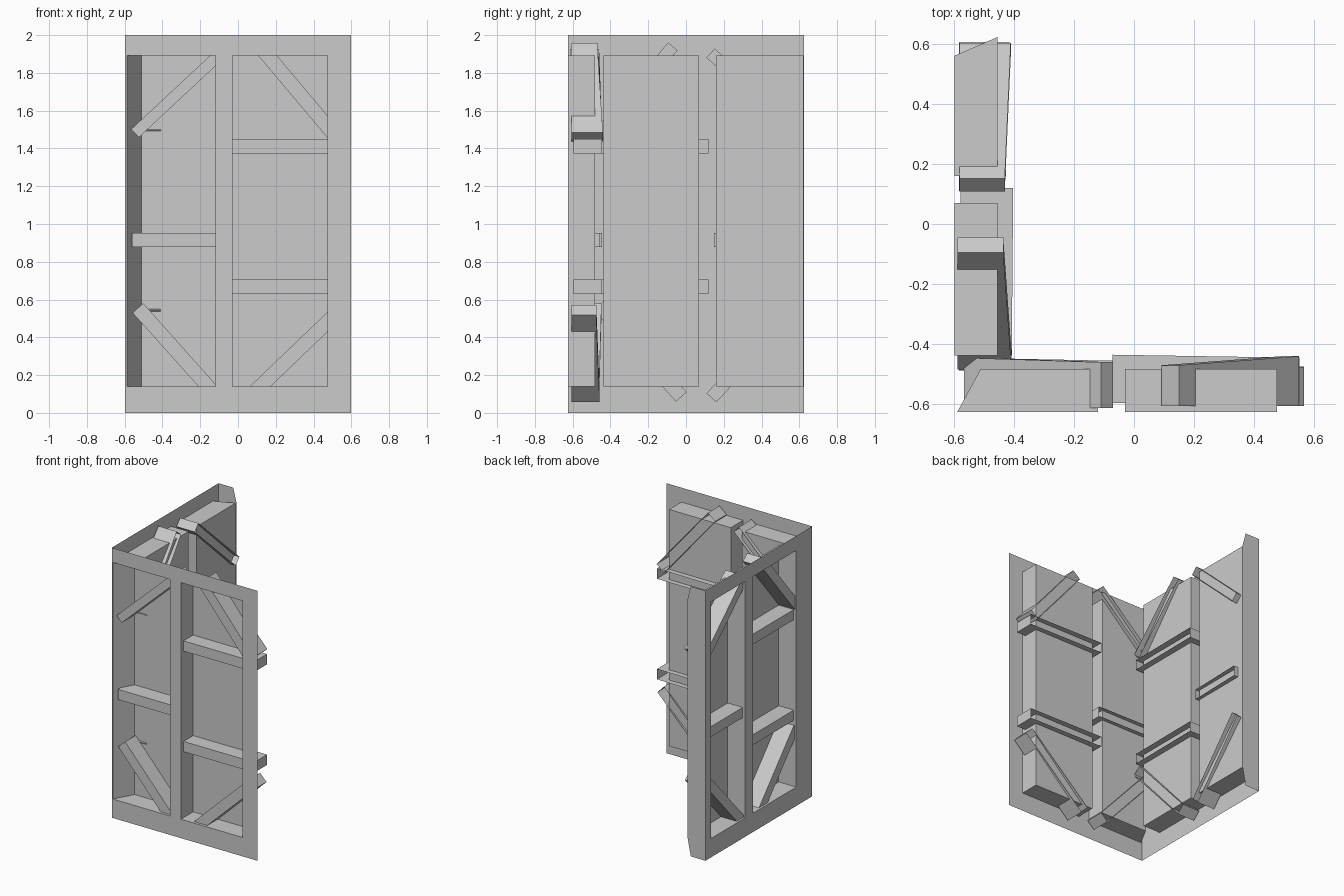
import bpy
import bmesh
from mathutils import Vector

cube = bpy.data.objects.get("Cube")
if cube:
    bpy.data.objects.remove(cube, do_unlink=True)

grey = bpy.data.materials.new("plain_grey")
grey.use_nodes = True
grey.diffuse_color = (0.6, 0.6, 0.6, 1)
grey.node_tree.nodes["Principled BSDF"].inputs["Base Color"].default_value = (0.6, 0.6, 0.6, 1)

LOW, HIGH, TOP = 0.14, 1.893, 2.0   # opening bottom, opening top, wall top
DEPTH = 0.143                       # recess depth


# Wall coordinates: u along the wall, d inwards from its outer face, z up
def front(u, d, z):
    return Vector((u, -0.625 + d, z))


def side(u, d, z):
    return Vector((-0.597 + d, u, z))


def build(name, place, faces, closed_look=False):
    bm = bmesh.new()
    for face in faces:
        corners = [bm.verts.new(place(*c)) for c in face]
        bm.faces.new(corners if place is front else corners[::-1])
    bmesh.ops.remove_doubles(bm, verts=bm.verts, dist=0.0001)
    if closed_look:
        bmesh.ops.recalc_face_normals(bm, faces=bm.faces)
    mesh = bpy.data.meshes.new(name)
    bm.to_mesh(mesh)
    bm.free()
    mesh.materials.append(grey)
    obj = bpy.data.objects.new(name, mesh)
    bpy.context.collection.objects.link(obj)


def sheet(name, place, us):
    """Flat frame; every second column of us is an opening."""
    zs = (0, LOW, HIGH, TOP)
    faces = []
    for i, (a, b) in enumerate(zip(us, us[1:])):
        for j, (c, e) in enumerate(zip(zs, zs[1:])):
            if not (i % 2 == 1 and j == 1):
                faces.append([(a, 0, c), (b, 0, c), (b, 0, e), (a, 0, e)])
    build(name, place, faces)


def open_box(name, place, outer, inner, cap):
    """Two matching loops joined by sides, with one of them capped."""
    faces = [cap]
    for i in range(4):
        k = (i + 1) % 4
        faces.append([outer[i], outer[k], inner[k], inner[i]])
    build(name, place, faces, True)


def recess(name, place, mouth, back):
    def loop(a, b, d):
        return [(a, d, LOW), (b, d, LOW), (b, d, HIGH), (a, d, HIGH)]
    inner = loop(*back, DEPTH)
    open_box(name, place, loop(*mouth, 0), inner, inner)


def beam(name, place, p, q, near, far_p, far_q, thick=0.076):
    """Channel from p to q, open at the back."""
    p, q = Vector(p), Vector(q)
    n = (q - p).normalized().orthogonal() * thick / 2
    ring = [(p + n, far_p), (q + n, far_q), (q - n, far_q), (p - n, far_p)]
    outer = [(c.x, near, c.y) for c, _ in ring]
    inner = [(c.x, far, c.y) for c, far in ring]
    open_box(name, place, outer, inner, outer)


# Frames and recessed panels
sheet("front_frame", front, (-0.597, -0.588, -0.12, -0.03, 0.475, 0.597))
recess("front_recess_narrow", front, (-0.588, -0.12), (-0.51, -0.12))
recess("front_recess_wide", front, (-0.03, 0.475), (-0.03, 0.475))
sheet("side_frame", side, (-0.625, -0.437, 0.07, 0.16, 0.56, 0.625))
recess("side_recess_wide", side, (-0.437, 0.07), (-0.437, 0.07))
recess("side_recess_narrow", side, (0.16, 0.56), (0.16, 0.622))

# End flange with tapered corners
build("end_flange", side, [[(0.625, d, z) for d, z in (
    (0, 0), (0.12, 0), (0.148, LOW), (0.148, HIGH), (0.12, TOP), (0, TOP))]])

# Horizontal rails
for label, z in (("upper", 1.412), ("lower", 0.667)):
    beam("front_rail_" + label, front, (-0.072, z), (0.55, z), 0.03, 0.19, 0.18)
    beam("side_rail_" + label, side, (-0.465, z), (0.12, z), 0.02, 0.19, 0.195)
beam("front_rail_middle", front, (-0.56, 0.915), (-0.07, 0.915), 0.02, 0.18, 0.17)
beam("side_rail_middle", side, (0.147, 0.915), (0.57, 0.915), 0.02, 0.17, 0.18)

# Diagonal braces
beam("front_brace_top_narrow", front, (-0.545, 1.48), (-0.09, 1.905), 0.012, 0.18, 0.165, 0.06)
beam("front_brace_top_wide", front, (0.12, 1.935), (0.52, 1.46), 0.02, 0.155, 0.185)
beam("front_brace_low_narrow", front, (-0.53, 0.555), (-0.12, 0.096), 0.02, 0.178, 0.165)
beam("front_brace_low_wide", front, (0.06, 0.085), (0.54, 0.545), 0.02, 0.168, 0.15)
beam("side_brace_top_wide", side, (-0.46, 1.475), (-0.07, 1.94), 0.01, 0.19, 0.162, 0.065)
beam("side_brace_top_narrow", side, (0.13, 1.905), (0.58, 1.49), 0.016, 0.167, 0.187, 0.065)
beam("side_brace_low_wide", side, (-0.46, 0.57), (-0.025, 0.085), 0.015, 0.188, 0.16)
beam("side_brace_low_narrow", side, (0.135, 0.08), (0.58, 0.565), 0.015, 0.162, 0.182, 0.07)
